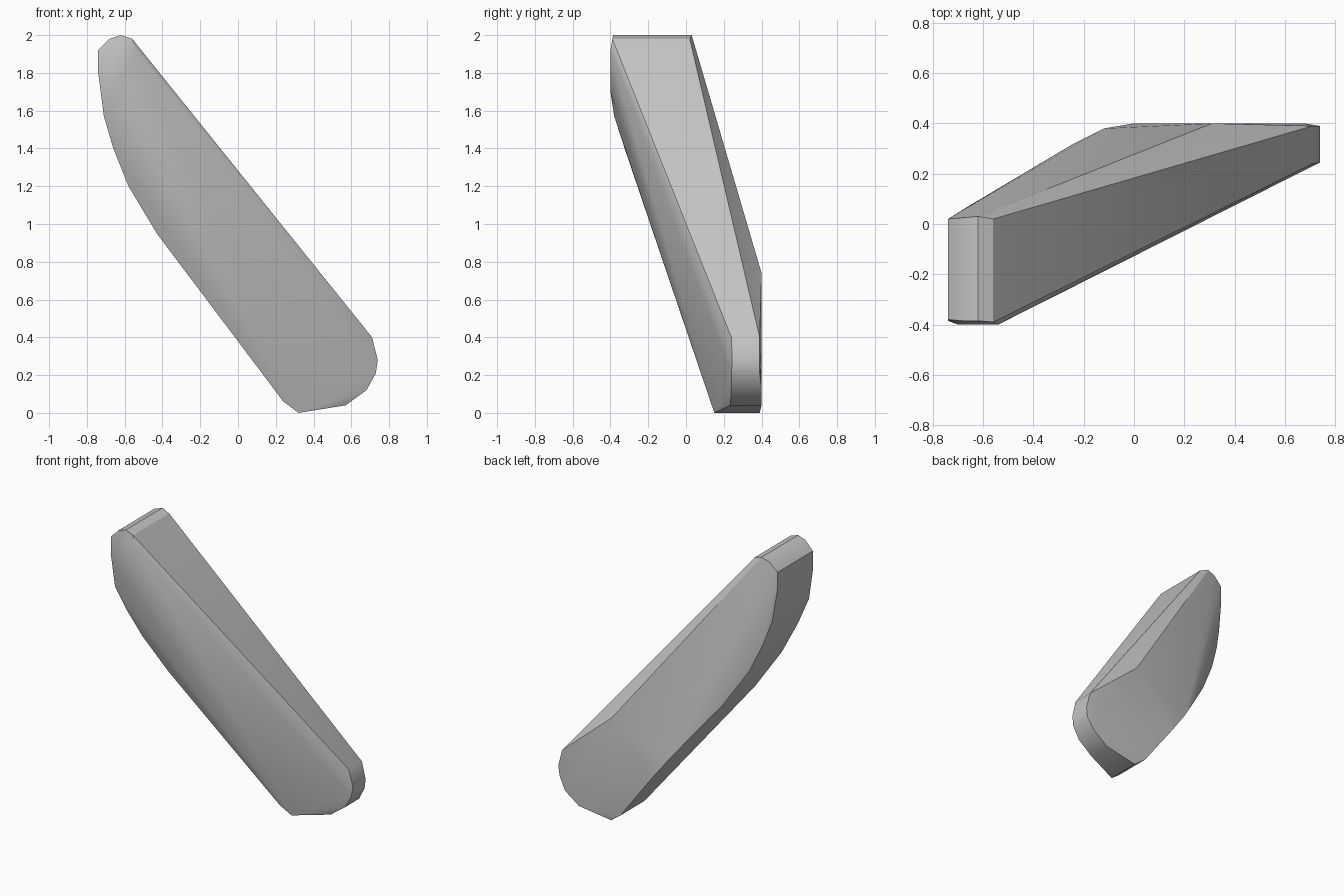
import bpy
import bmesh
import math

default_cube = bpy.data.objects.get("Cube")
if default_cube:
    bpy.data.objects.remove(default_cube, do_unlink=True)


def make_material(name, value):
    material = bpy.data.materials.new(name)
    material.use_nodes = True
    colour = (value, value, value, 1.0)
    material.diffuse_color = colour
    shader = material.node_tree.nodes["Principled BSDF"]
    shader.inputs["Base Color"].default_value = colour
    shader.inputs["Roughness"].default_value = 0.8
    return material


def convex_body(name, points, material):
    """Wrap the corner points in a convex skin with soft shading."""
    bm = bmesh.new()
    for point in points:
        bm.verts.new(point)
    bmesh.ops.convex_hull(bm, input=bm.verts[:])
    loose = [vert for vert in bm.verts if not vert.link_faces]
    bmesh.ops.delete(bm, geom=loose, context="VERTS")
    bmesh.ops.dissolve_limit(bm, angle_limit=math.radians(1),
                             verts=bm.verts[:], edges=bm.edges[:])
    bmesh.ops.recalc_face_normals(bm, faces=bm.faces[:])
    mesh = bpy.data.meshes.new(name)
    bm.to_mesh(mesh)
    bm.free()
    mesh.materials.append(material)
    body = bpy.data.objects.new(name, mesh)
    bpy.context.collection.objects.link(body)
    bpy.ops.object.select_all(action="DESELECT")
    body.select_set(True)
    bpy.context.view_layer.objects.active = body
    bpy.ops.object.shade_smooth_by_angle(angle=math.radians(30))
    return body


# Slab outline, clockwise from the top: x, z, front depth, back depth
outline = [
    (-.62, 2, -.385, .03), (-.56, 1.98, -.39, .02),
    (.71, .4, .24, .39), (.74, .28, .245, .39),
    (.73, .21, .24, .39), (.68, .12, .24, .4),
    (.57, .04, .235, .4), (.32, 0, .15, .39),
    (.24, .06, .13, .4), (-.43, .95, -.17, .205),
    (-.58, 1.2, -.255, .115), (-.66, 1.4, -.325, .07),
    (-.71, 1.57, -.38, .035), (-.74, 1.8, -.385, .02),
    (-.74, 1.92, -.38, .02), (-.68, 1.98, -.385, .025),
]
corners = []
for x, z, front, back in outline:
    corners += [(x, front, z), (x, back, z)]

# Gentle crown at the upper end of the front face
corners += [(-.7, -.4, 1.9), (-.67, -.4, 1.7), (-.54, -.4, 1.92)]

# Folds where the sloping back meets the flat lower back
corners += [(.31, .4, .74), (0, .4, .38), (-.12, .38, .54), (-.24, .32, .7)]

convex_body("slanted_slab", corners, make_material("plain_grey", .55))
